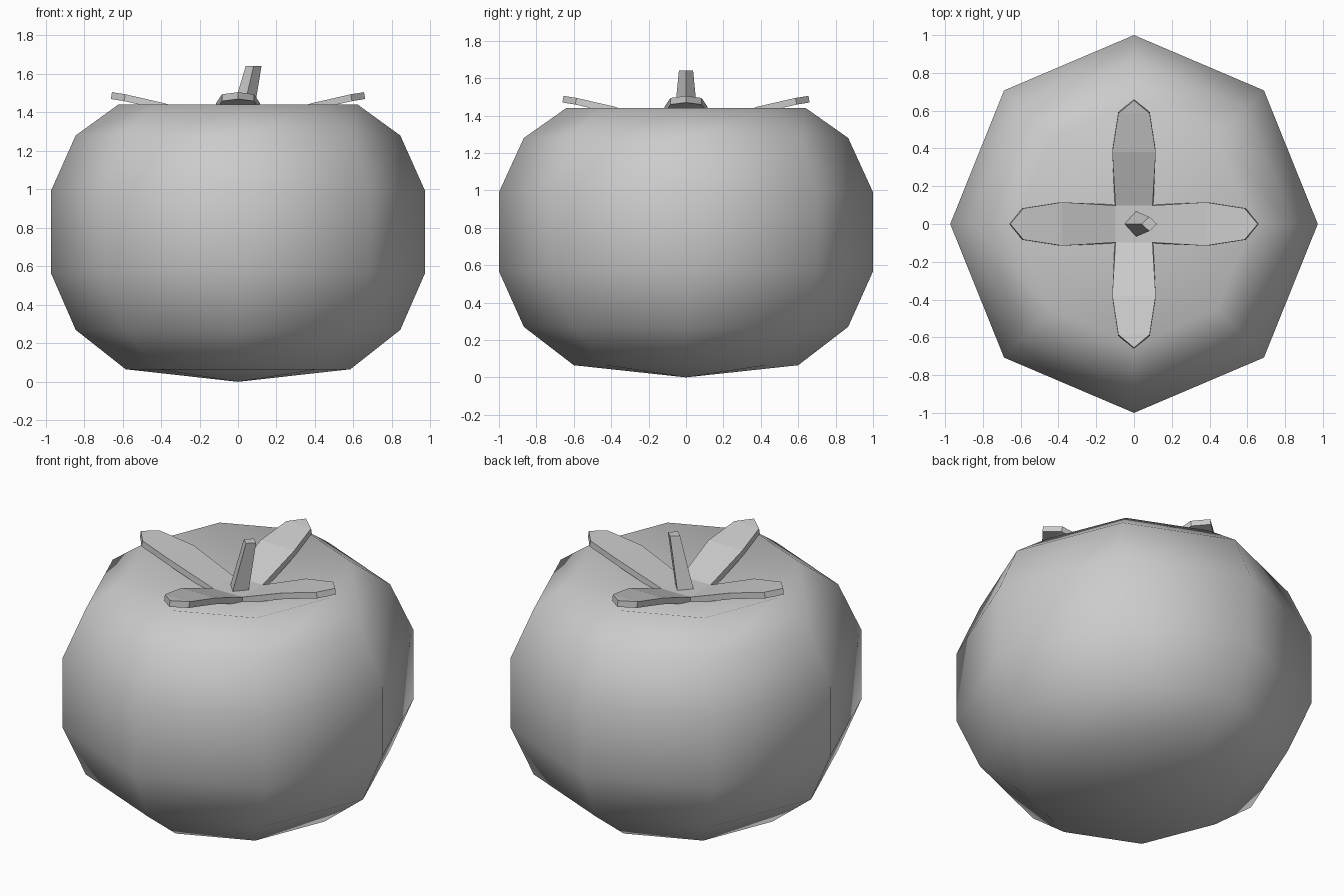
import bpy, bmesh
from math import cos, sin, pi

if "Cube" in bpy.data.objects:
    bpy.data.objects.remove(bpy.data.objects["Cube"])


def make_object(name, bm, smooth):
    bmesh.ops.recalc_face_normals(bm, faces=bm.faces)
    mesh = bpy.data.meshes.new(name)
    bm.to_mesh(mesh)
    bm.free()
    for p in mesh.polygons:
        p.use_smooth = smooth
    obj = bpy.data.objects.new(name, mesh)
    bpy.context.collection.objects.link(obj)
    return obj


def ring(bm, sides, rx, ry, z, cx=0.0):
    return [bm.verts.new((cx + rx * cos(2 * pi * i / sides),
                          ry * sin(2 * pi * i / sides), z)) for i in range(sides)]


def bridge(bm, a, b):
    n = len(a)
    for i in range(n):
        bm.faces.new((a[i], a[(i + 1) % n], b[(i + 1) % n], b[i]))


def fan(bm, loop, tip):
    for i in range(len(loop)):
        bm.faces.new((loop[i], loop[(i + 1) % len(loop)], tip))


# Fruit: eight-sided lathe with a sunken top
bm = bmesh.new()
profile = [(0.60, 0.065), (0.867, 0.27), (1.0, 0.567),
           (1.0, 0.99), (0.867, 1.28), (0.64, 1.44)]
rings = [ring(bm, 8, 0.973 * r, r, z) for r, z in profile]
for a, b in zip(rings, rings[1:]):
    bridge(bm, a, b)
fan(bm, rings[0], bm.verts.new((0, 0, 0)))
fan(bm, rings[-1], bm.verts.new((0, 0, 1.28)))
make_object("fruit", bm, True)

# Leaves: four arms around a shared centre square, curling upwards
bm = bmesh.new()
c = 0.098
corners = [bm.verts.new((x, y, 1.34)) for x, y in ((c, -c), (c, c), (-c, c), (-c, -c))]
bm.faces.new(corners)
for k in range(4):
    dx, dy = round(cos(k * pi / 2)), round(sin(k * pi / 2))

    def place(r, w, z):
        return bm.verts.new((r * dx - w * dy, r * dy + w * dx, z))

    right, left = corners[k], corners[(k + 1) % 4]
    for r, w, z in ((0.38, 0.115, 1.447), (0.585, 0.083, 1.494)):
        nr, nl = place(r, -w, z), place(r, w, z)
        bm.faces.new((right, nr, nl, left))
        right, left = nr, nl
    bm.faces.new((right, place(0.655, 0, 1.505), left))
leaves = make_object("leaves", bm, False)
solid = leaves.modifiers.new("thickness", 'SOLIDIFY')
solid.thickness = 0.036
solid.offset = -1

# Stem: leaning, tapered four-sided stalk
bm = bmesh.new()
base = ring(bm, 4, 0.065, 0.072, 1.29)
top = ring(bm, 4, 0.041, 0.038, 1.64, 0.081)
bridge(bm, base, top)
bm.faces.new(base)
bm.faces.new(top)
make_object("stem", bm, False)
